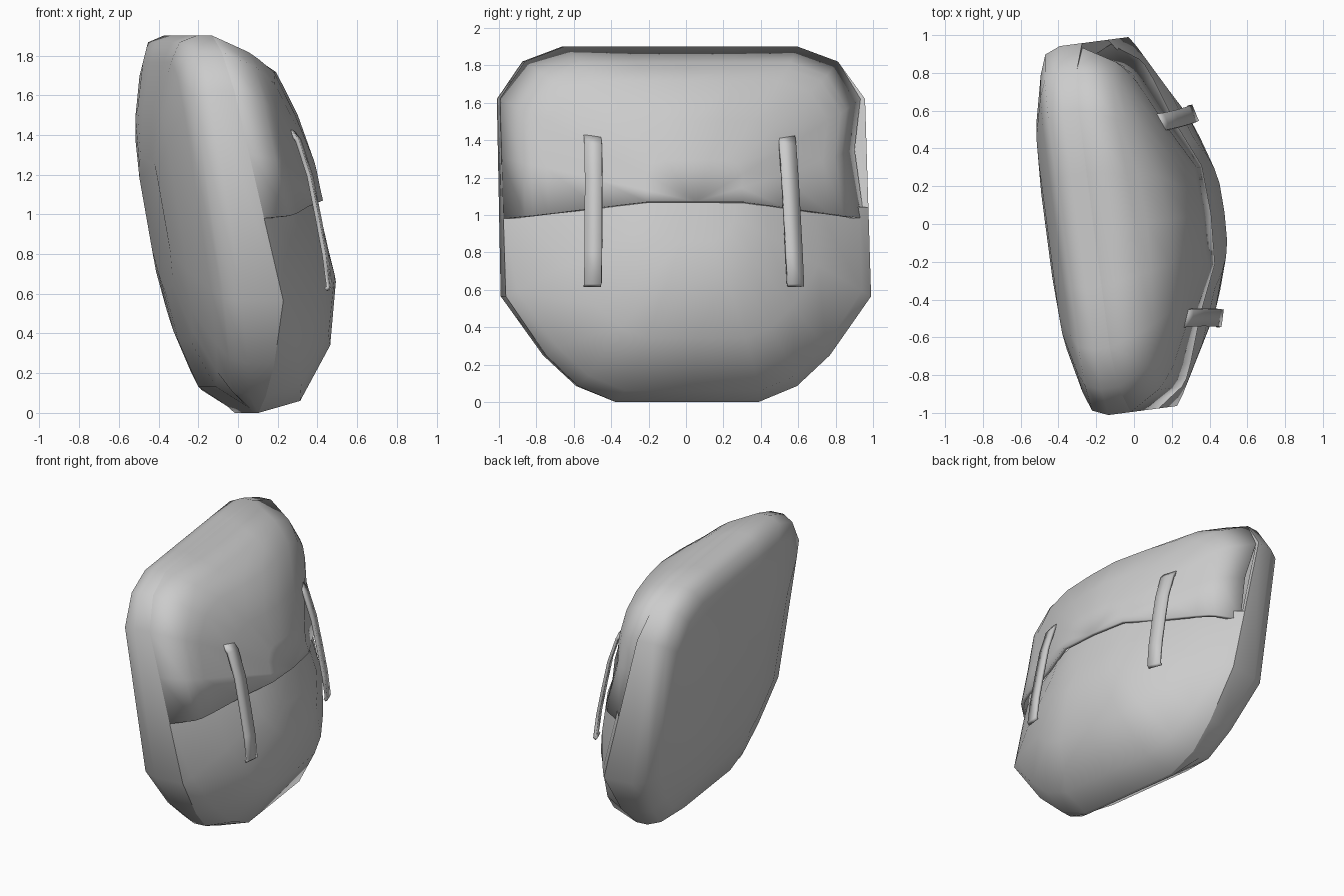
import bpy, bmesh, math

if "Cube" in bpy.data.objects:
    bpy.data.objects.remove(bpy.data.objects["Cube"])

YAW, LEAN = math.radians(7.5), 0.235


def place(u, d, z):
    """Upright (width, depth, height) to the leaning, slightly turned pose."""
    x = d - LEAN * (z - 0.95)
    c, s = math.cos(YAW), math.sin(YAW)
    return (c * x - s * u, s * x + c * u, z)


def mirror(half):
    """Complete a right-half profile listed from bottom to top."""
    return half + [(-u, z) for u, z in reversed(half) if u > 0]


def finish(name, rings, closed, caps=False, thick=0, angle=50):
    """Skin a list of equally long rings; the mesh faces +x when open."""
    bm = bmesh.new()
    rows = [[bm.verts.new(place(*p)) for p in r] for r in rings]
    n = len(rows[0])
    for a, b in zip(rows, rows[1:]):
        for i in range(n if closed else n - 1):
            j = (i + 1) % n
            bm.faces.new((a[i], a[j], b[j], b[i]))
    if caps:
        bm.faces.new(rows[0])
        bm.faces.new(rows[-1])
    bmesh.ops.remove_doubles(bm, verts=bm.verts, dist=0.0005)
    bmesh.ops.recalc_face_normals(bm, faces=bm.faces)
    if not closed and sum(f.normal.x * f.calc_area() for f in bm.faces) < 0:
        bmesh.ops.reverse_faces(bm, faces=bm.faces)
    me = bpy.data.meshes.new(name)
    bm.to_mesh(me)
    bm.free()
    ob = bpy.data.objects.new(name, me)
    bpy.context.collection.objects.link(ob)
    bpy.ops.object.select_all(action='DESELECT')
    bpy.context.view_layer.objects.active = ob
    ob.select_set(True)
    bpy.ops.object.shade_smooth_by_angle(angle=math.radians(angle))
    if thick:
        m = ob.modifiers.new("thickness", 'SOLIDIFY')
        m.thickness, m.offset = thick, -1
    return ob


def puffed(outline, centre, steps, power, flat=0.0):
    """Rings shrinking from the rim to a centre; depth blends side and end profiles."""
    rings = [[(u, rim(z), z) for u, z in outline]]
    for s, side, end in steps:
        ring = []
        for u, z in outline:
            dz = z - centre
            w = (dz * dz / (u * u + dz * dz)) ** power
            sz = max(0, (s - flat) / (1 - flat)) if dz < 0 else s
            ring.append((u * s, side + (end - side) * w, centre + dz * sz))
        rings.append(ring)
    return rings


def rim(z):
    """Depth of the seam: flat at the sides, drawn back underneath."""
    return 0.01 if z > 0.5 else 0.01 - 0.18 * (0.5 - z) / 0.5


def back(d, z):
    """The back panel is set further forward towards top and bottom edge."""
    if z > 1.15:
        return d + 0.13 * (z - 1.15)
    return d + 0.05 * (z - 1.15) + (0.09 if z < 0.08 else 0)


# rounded outline shared by the bag parts
low = [(0, 0), (0.385, 0), (0.59, 0.085), (0.765, 0.25), (0.985, 0.565)]
high = [(0.985, 1.62), (0.845, 1.82), (0.63, 1.9), (0.3, 1.9), (0, 1.9)]
full = mirror(low + high)

# back shell: bulging back panel, side wall, recessed inner panel
shell = []
for s, d in ((0.35, -0.405), (0.62, -0.37), (0.86, -0.3), (0.965, -0.255), (1, -0.17)):
    ring = [(u * s, 0.95 + (z - 0.95) * s) for u, z in full]
    shell.append([(u, min(back(d, z), rim(z) - 0.02), z) for u, z in ring])
shell.append([(u, rim(z), z) for u, z in full])
shell.append([(u * 0.97, rim(z) - 0.005, 0.95 + (z - 0.95) * 0.97) for u, z in full])
shell.append([(u * 0.94, rim(z) - 0.03, 0.95 + (z - 0.95) * 0.94) for u, z in full])
finish("bag_back_shell", shell, True, caps=True)

# lower front: bulging pouch that tucks under the flap
half = low + [(0.985, 1.04)]
pouch = [(-u, z) for u, z in reversed(half) if u > 0] + half
finish("front_pouch", puffed(pouch, 1.1, (
    (0.945, 0.05, 0.06), (0.69, 0.185, 0.3), (0.4, 0.34, 0.415),
    (0.22, 0.395, 0.415), (0, 0.4, 0.4)), 0.75), False)

# puffy flap with a steep border; the +y edge is pulled in a little
lid = [(0.96, 0.98), (0.92, 1.35), (0.96, 1.62)] + high[1:]
lid += [(-u, z) for u, z in reversed(high[:-1])] + [(-0.985, 1.3), (-0.985, 0.98)]
finish("flap", puffed(lid, 1.07, (
    (0.9, 0.15, 0.21), (0.86, 0.18, 0.265), (0.78, 0.215, 0.365),
    (0.52, 0.31, 0.43), (0.27, 0.425, 0.445), (0, 0.44, 0.44)), 1.3, 0.27),
    False, thick=0.022)

# two closing straps, flat ribbons following the bulge of the bag
path = [(0.315, 1.43), (0.345, 1.38), (0.362, 1.2), (0.355, 1.0),
        (0.345, 0.8), (0.325, 0.63), (0.305, 0.615)]
for name, u, tilt in (("strap_left", -0.545, -0.03), ("strap_right", 0.53, 0.03)):
    ribbon = []
    for d, z in path:
        m = u - tilt * (z - 1.0)
        turn = 0.012 if u > 0 else -0.012
        ribbon.append([(m - 0.045, d + turn, z), (m + 0.045, d - turn, z)])
    finish(name, ribbon, False, thick=0.02)
